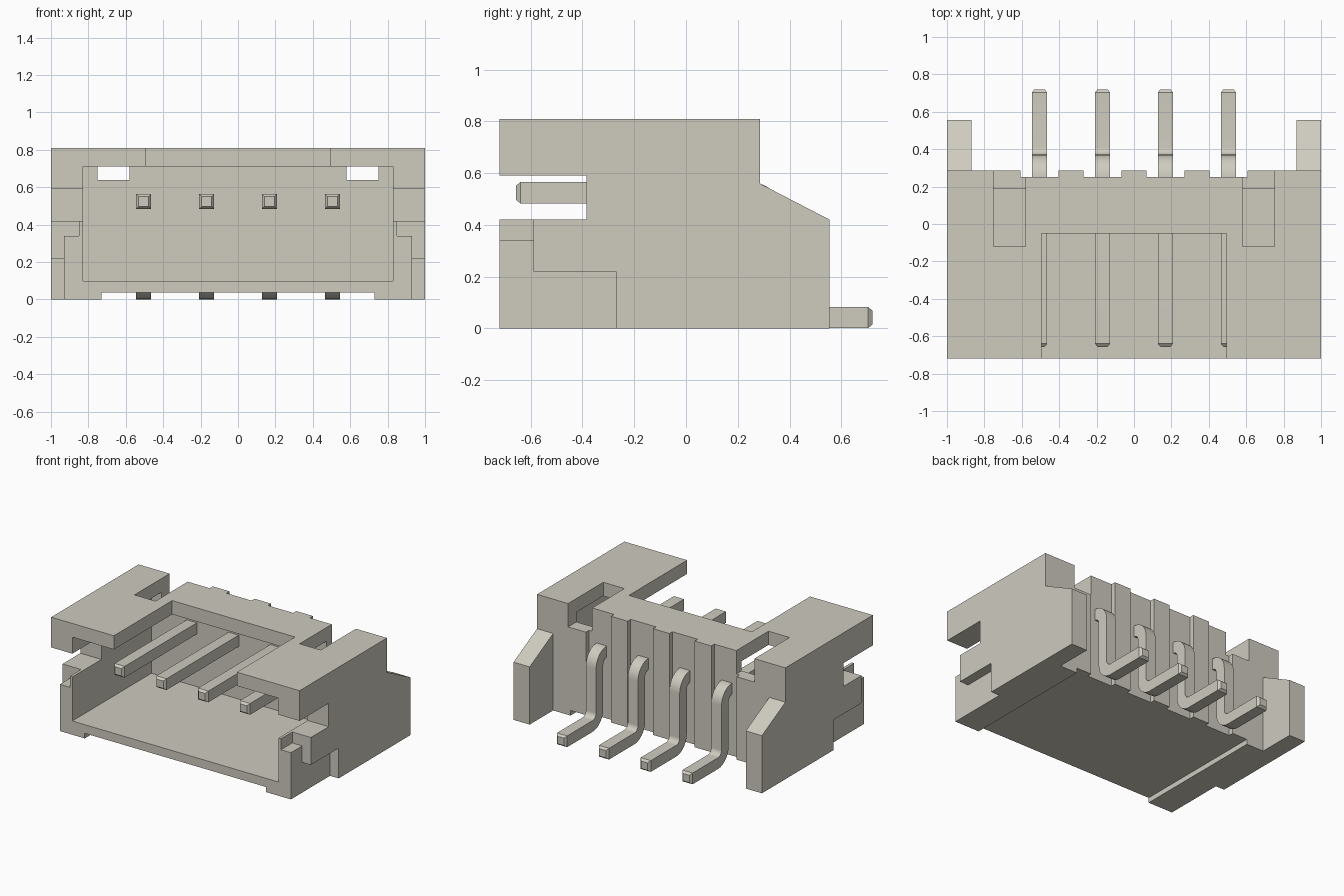
import bpy
import bmesh
import math
from mathutils import Vector

cube = bpy.data.objects.get("Cube")
if cube:
    bpy.data.objects.remove(cube, do_unlink=True)

COLOUR = (0.62, 0.60, 0.52, 1)
mat = bpy.data.materials.new("warm_grey")
mat.use_nodes = True
mat.diffuse_color = COLOUR
mat.node_tree.nodes["Principled BSDF"].inputs["Base Color"].default_value = COLOUR


def make_object(name, bm):
    bmesh.ops.recalc_face_normals(bm, faces=bm.faces)
    mesh = bpy.data.meshes.new(name)
    bm.to_mesh(mesh)
    bm.free()
    mesh.materials.append(mat)
    obj = bpy.data.objects.new(name, mesh)
    bpy.context.collection.objects.link(obj)
    return obj


def select_only(obj):
    bpy.ops.object.select_all(action='DESELECT')
    obj.select_set(True)
    bpy.context.view_layer.objects.active = obj


def prism(name, profile, x0, x1):
    """Extrude a (y, z) profile along x."""
    bm = bmesh.new()
    face = bm.faces.new([bm.verts.new((x0, y, z)) for y, z in profile])
    ext = bmesh.ops.extrude_face_region(bm, geom=[face])
    verts = [v for v in ext["geom"] if isinstance(v, bmesh.types.BMVert)]
    bmesh.ops.translate(bm, verts=verts, vec=(x1 - x0, 0, 0))
    return make_object(name, bm)


def cut(target, x, y, z):
    """Subtract the box spanning the x, y and z ranges."""
    cutter = prism("cutter", [(y[0], z[0]), (y[1], z[0]), (y[1], z[1]), (y[0], z[1])], *x)
    cutter.hide_render = True
    mod = target.modifiers.new("cut", 'BOOLEAN')
    mod.operation = 'DIFFERENCE'
    mod.solver = 'EXACT'
    mod.object = cutter
    select_only(target)
    bpy.ops.object.modifier_apply(modifier=mod.name)
    bpy.data.objects.remove(cutter, do_unlink=True)


def cut_both(target, x, y, z):
    cut(target, x, y, z)
    cut(target, (-x[1], -x[0]), y, z)


FRONT, BACK, OUT = -0.72, 0.285, 1.2
PINS = [-0.505, -0.168, 0.168, 0.505]

# Housing: side profile including the sloped rear arms
housing = prism("housing", [(FRONT, 0), (0.555, 0), (0.555, 0.42), (BACK, 0.56),
                            (BACK, 0.81), (FRONT, 0.81)], -1, 1)
cut(housing, (-0.87, 0.87), (BACK, OUT), (-1, OUT))          # gap between arms
cut(housing, (-0.83, 0.83), (-OUT, 0.19), (0.10, 0.71))      # plug cavity
cut(housing, (-0.495, 0.495), (-OUT, -0.05), (0.4, OUT))     # roof opening
cut(housing, (-0.73, 0.73), (-OUT, OUT), (-0.5, 0.037))      # underside recess
cut_both(housing, (0.58, 0.75), (-0.12, OUT), (0.64, OUT))   # latch windows
cut_both(housing, (0.7, OUT), (-OUT, -0.385), (0.42, 0.59))  # side slots

# Steps in the outer side walls
cut_both(housing, (0.93, OUT), (-OUT, -0.27), (-0.5, 0.22))
cut_both(housing, (0.93, OUT), (-OUT, -0.59), (-0.5, 0.34))
cut_both(housing, (0.85, OUT), (-OUT, -0.59), (0.34, 0.5))

# Rear grooves behind each pin
for px in PINS:
    cut(housing, (px - 0.102, px + 0.102), (0.25, OUT), (-1, OUT))


def pin(name, px):
    """Square wire swept along a path with two bends and chamfered tips."""
    h, tip, r, top, low, leg = 0.041, 0.027, 0.08, 0.524, 0.042, 0.33
    rings = [(-0.657, top, 0, tip), (-0.64, top, 0, h)]
    steps = 8
    for i in range(steps + 1):
        a = math.pi / 2 * i / steps
        rings.append((leg - r + r * math.sin(a), top - r + r * math.cos(a), a, h))
    for i in range(steps + 1):
        a = math.pi / 2 * (1 - i / steps)
        rings.append((leg + r - r * math.sin(a), low + r - r * math.cos(a), a, h))
    rings += [(0.703, low, 0, h), (0.72, low, 0, tip)]
    bm = bmesh.new()
    loops = []
    for y, z, a, s in rings:
        normal = Vector((0, math.sin(a), math.cos(a)))
        loops.append([bm.verts.new(Vector((px + sx * s, y, z)) + normal * sz * s)
                      for sx, sz in ((-1, -1), (1, -1), (1, 1), (-1, 1))])
    for a, b in zip(loops, loops[1:]):
        for i in range(4):
            j = (i + 1) % 4
            bm.faces.new((a[i], a[j], b[j], b[i]))
    bm.faces.new(loops[0])
    bm.faces.new(loops[-1])
    obj = make_object(name, bm)
    select_only(obj)
    bpy.ops.object.shade_smooth_by_angle(angle=math.radians(30))


# Bent contact pins
for n, px in enumerate(PINS, 1):
    pin(f"contact_pin_{n}", px)
